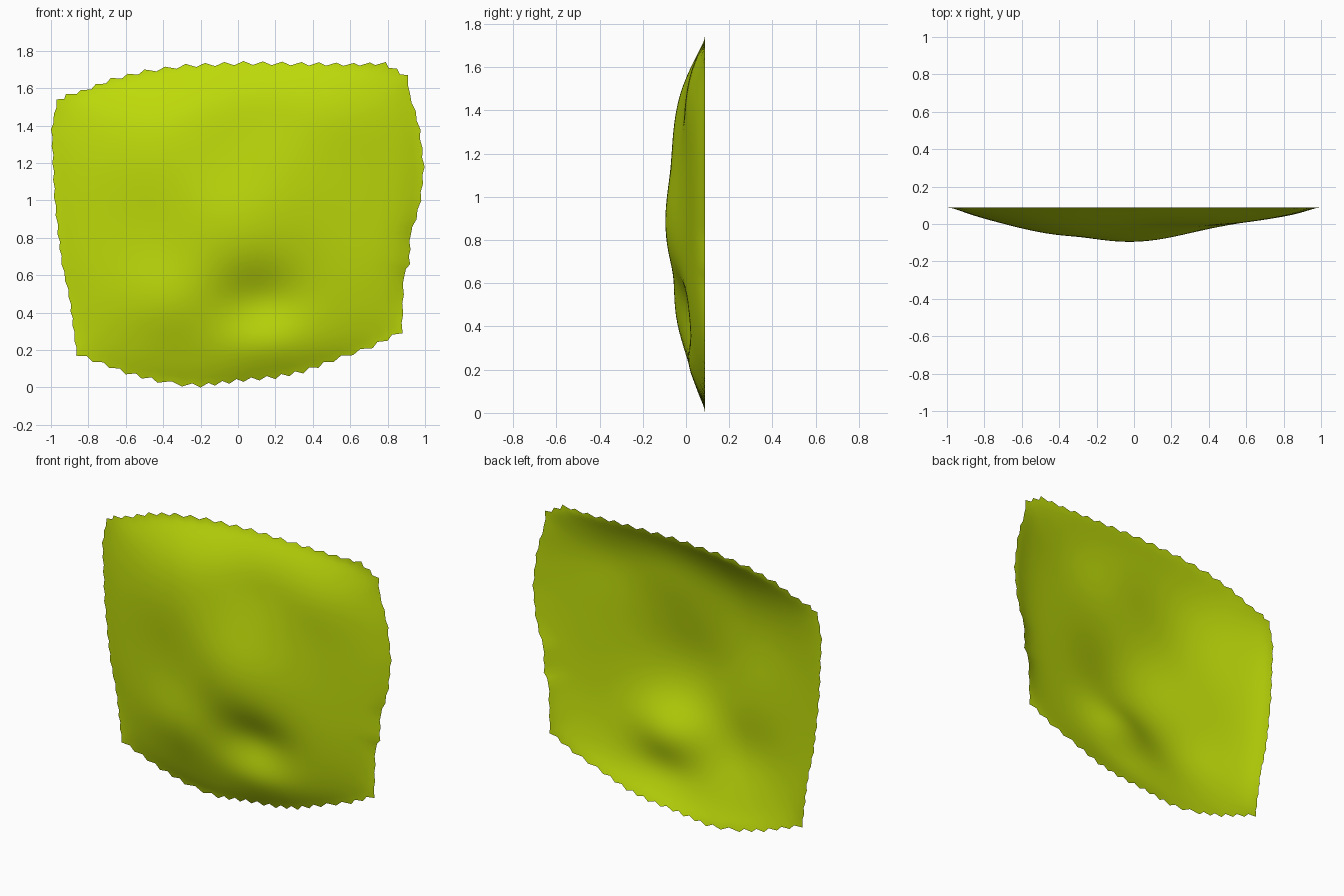
import bpy, bmesh, math
from mathutils import Vector

if "Cube" in bpy.data.objects:
    bpy.data.objects.remove(bpy.data.objects["Cube"])

# Rim outline seen from the front (x, z), clockwise from the upper left corner
OUTLINE = [(-.97, 1.54), (-.92, 1.57), (-.84, 1.59), (-.68, 1.655), (-.5, 1.7), (-.28, 1.73),
           (.03, 1.745), (.34, 1.74), (.62, 1.735), (.79, 1.74), (.91, 1.67),
           (.92, 1.57), (.95, 1.48), (.975, 1.38), (.998, 1.18), (.98, 1.0), (.955, .9),
           (.925, .82), (.92, .66), (.89, .6), (.88, .29),
           (.72, .21), (.51, .135), (.35, .075), (.2, .045), (.03, .03), (-.2, 0), (-.3, .005),
           (-.43, .025), (-.6, .07), (-.865, .17),
           (-.885, .33), (-.905, .48), (-.945, .66), (-.965, .82), (-.985, 1.02), (-1.0, 1.38)]
CENTRE = Vector((0, .9))
RINGS = 40
RIM_Y = .088

# Soft swells and dents of the sheet: x, z, width, height, amount
SWELLS = [(0, .87, .25, .22, .066), (-.42, 1.27, .26, .22, .045), (-.38, .44, .2, .16, .042),
          (.12, .46, .17, .12, -.06), (.17, .2, .17, .09, .03), (.65, .95, .25, .5, -.018),
          (-.3, 1.57, .4, .17, .055), (.55, 1.52, .25, .15, .03), (.15, 1.45, .2, .12, -.02)]


def fade(t, low, high):
    """1 in the middle of a span, 0 at both ends."""
    u = abs((2 * t - low - high) / (high - low))
    return max(0, 1 - u ** 3)


def depth(x, z, r):
    """How far the sheet stands forward of the rim."""
    d = .115
    for cx, cz, w, h, a in SWELLS:
        d += a * math.exp(-.5 * (((x - cx) / w) ** 2 + ((z - cz) / h) ** 2))
    across = fade(x, -1 + .1 * (z - 1.3) ** 2, .995 - .13 * (z - 1.15) ** 2)
    upward = fade(z, .27 * (x + .15) ** 2, 1.745 - .13 * (x - .2) ** 2)
    return d * across * upward * (1 - r ** 25)


# Split the outline into short steps; every second point is a notch of the ragged edge
rim = []
for i, p in enumerate(OUTLINE):
    a, b = Vector(p), Vector(OUTLINE[(i + 1) % len(OUTLINE)])
    n = max(2, 2 * round((b - a).length / .09))
    sideways = abs((b - a).x) > abs((b - a).y)
    for k in range(n):
        notch = (.02 if sideways else .008) if k % 2 else 0
        rim.append((a.lerp(b, k / n), notch))

# Rings from the centre out to the rim
bm = bmesh.new()
hub = bm.verts.new((CENTRE.x, RIM_Y - depth(CENTRE.x, CENTRE.y, 0), CENTRE.y))
rings = []
for s in range(1, RINGS + 1):
    r = s / RINGS
    ring = []
    for p, notch in rim:
        out = p - CENTRE
        q = CENTRE + out * r - out.normalized() * notch * r ** 25
        ring.append(bm.verts.new((q.x, RIM_Y - depth(q.x, q.y, r), q.y)))
    rings.append(ring)

count = len(rim)
for j in range(count):
    k = (j + 1) % count
    bm.faces.new((hub, rings[0][k], rings[0][j]))
    for inner, outer in zip(rings, rings[1:]):
        bm.faces.new((inner[j], inner[k], outer[k], outer[j]))
for f in bm.faces:
    f.smooth = True

mesh = bpy.data.meshes.new("curved_sheet")
bm.to_mesh(mesh)
bm.free()
sheet = bpy.data.objects.new("curved_sheet", mesh)
bpy.context.collection.objects.link(sheet)

lime = bpy.data.materials.new("lime_green")
lime.diffuse_color = (.51, .70, .003, 1)
lime.use_nodes = True
lime.node_tree.nodes["Principled BSDF"].inputs["Base Color"].default_value = lime.diffuse_color
mesh.materials.append(lime)
